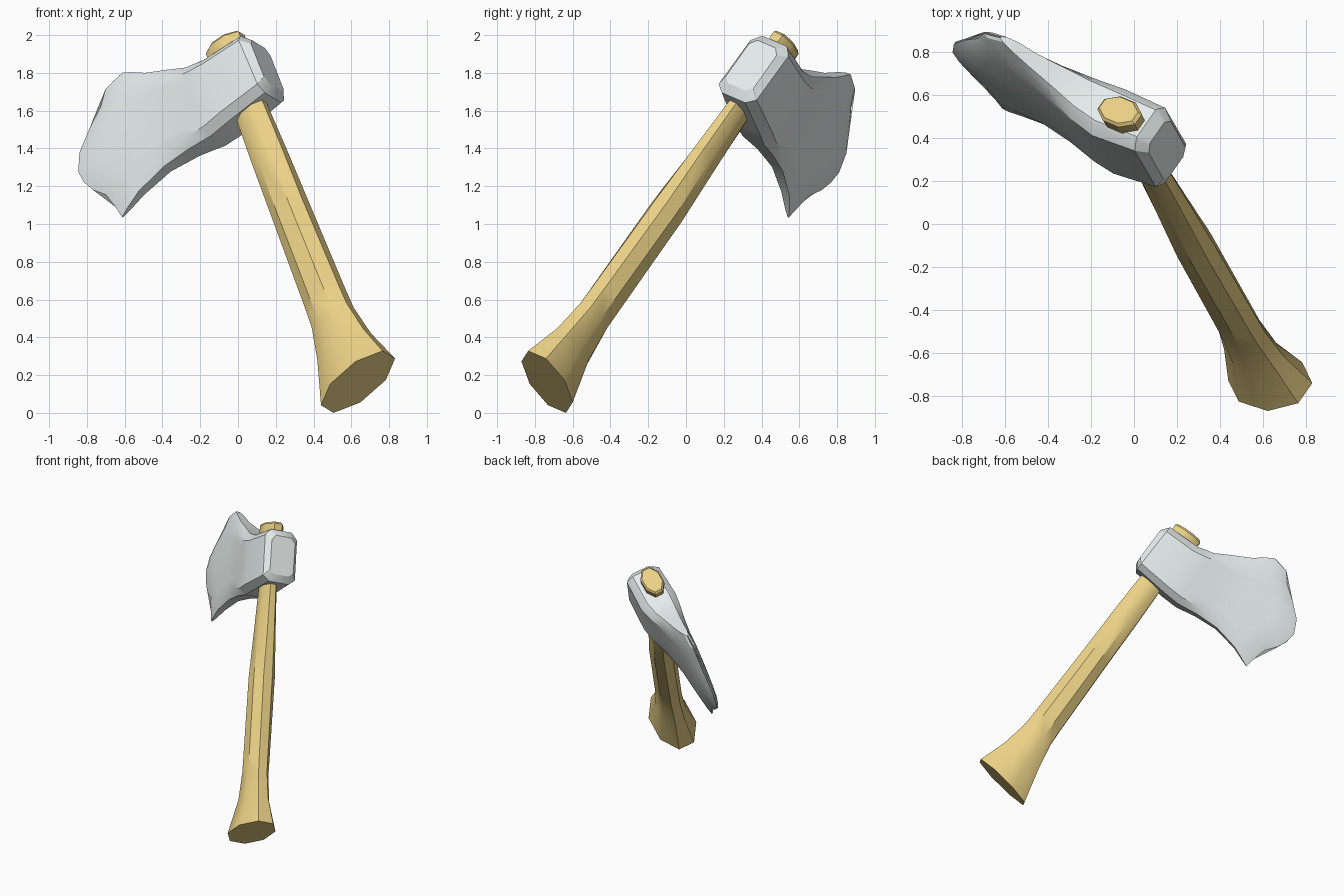
import bpy, bmesh, math, random
from mathutils import Vector, Matrix

if "Cube" in bpy.data.objects:
    bpy.data.objects.remove(bpy.data.objects["Cube"])

random.seed(4)

# Tilted axe frame: b points to the cutting edge, u up the handle, n out of the cheek
u = Vector((-0.307, 0.55, 0.78)).normalized()
b = Vector((-0.784, 0.322, -0.536))
b = (b - u * b.dot(u)).normalized()
n = b.cross(u)
if n.y > 0:
    n = -n
ORIGIN = Vector((-0.08, 0.52, 1.95))


def place(p):
    return ORIGIN + b * p[0] + u * p[1] + n * p[2]


def material(name, color):
    m = bpy.data.materials.new(name)
    m.diffuse_color = color
    m.use_nodes = True
    m.node_tree.nodes["Principled BSDF"].inputs["Base Color"].default_value = m.diffuse_color
    return m


def loft(name, rings, mat, angle):
    """Skin a list of equal-length rings and cap both ends."""
    bm = bmesh.new()
    rows = [[bm.verts.new(place(p)) for p in ring] for ring in rings]
    k = len(rings[0])
    for r0, r1 in zip(rows, rows[1:]):
        for i in range(k):
            j = (i + 1) % k
            bm.faces.new((r0[i], r0[j], r1[j], r1[i]))
    bm.faces.new(rows[0])
    bm.faces.new(rows[-1])
    bmesh.ops.recalc_face_normals(bm, faces=bm.faces)
    me = bpy.data.meshes.new(name)
    bm.to_mesh(me)
    bm.free()
    ob = bpy.data.objects.new(name, me)
    bpy.context.collection.objects.link(ob)
    me.materials.append(mat)
    bpy.ops.object.select_all(action='DESELECT')
    ob.select_set(True)
    bpy.context.view_layer.objects.active = ob
    bpy.ops.object.shade_smooth_by_angle(angle=math.radians(angle))
    return ob


# Head: sections from poll to cutting edge
# (b at top, u at top, b at bottom, u at bottom, half thickness, edge bulge weight)
sections = [
    (-.17, -.12, -.17, -.41, .095, 0),
    (-.125, -.068, -.135, -.46, .13, 0),
    (.12, -.065, .12, -.485, .14, 0),
    (.24, -.03, .25, -.49, .12, 0),
    (.36, .045, .40, -.465, .088, .08),
    (.48, .115, .58, -.455, .060, .3),
    (.56, .18, .77, -.49, .044, .62),
    (.61, .215, .87, -.53, .024, .88),
    (.63, .22, .92, -.55, .006, 1),
]
# Outline of the cutting edge: fraction up the section, forward bulge
edge = [(0, 0), (.1, .05), (.23, .115), (.33, .20), (.42, .26), (.52, .30), (.65, .285),
        (.77, .207), (.87, .131), (.97, .10), (1, 0)]

head_rings = []
for bt, ut, bb, ub, h, w in sections:
    near, far = [], []
    for t, bulge in edge:
        chip = random.uniform(-.012, .004) if w == 1 and 0 < t < 1 else 0
        x = bb + (bt - bb) * t + bulge * w + chip
        z = ub + (ut - ub) * t
        half = h * min(1, .62 + 4 * min(t, 1 - t))
        near.append((x, z, -.035 + half))
        far.append((x, z, -.035 - half))
    head_rings.append(near + far[::-1])
loft("axe_head", head_rings, material("steel", (.78, .84, .83, 1)), 28)

# Handle: eight-sided sections (u, half width along b, half width along n)
handle = [(.0, .10, .065), (-.015, .115, .076), (-.06, .112, .074), (-.48, .092, .056), (-.80, .10, .07),
          (-1.15, .104, .088), (-1.74, .117, .086), (-1.87, .122, .085),
          (-2.07, .16, .095), (-2.31, .228, .152)]
SIDES = 8
handle_rings = []
for z, a, c in handle:
    ring = []
    for i in range(SIDES):
        ang = math.tau * (i + .5) / SIDES
        x, y = 1.05 * a * math.cos(ang), 1.05 * c * math.sin(ang)
        tilt = -.15 * x if z < -2.2 else 0
        ring.append((x, z + tilt, y - .015))
    handle_rings.append(ring)
loft("handle", handle_rings, material("wood", (.83, .64, .24, 1)), 35)

# Rest the lowest point on the ground
objs = bpy.context.scene.objects
low = min(v.co.z for o in objs for v in o.data.vertices)
for o in objs:
    o.data.transform(Matrix.Translation((0, 0, -low)))
